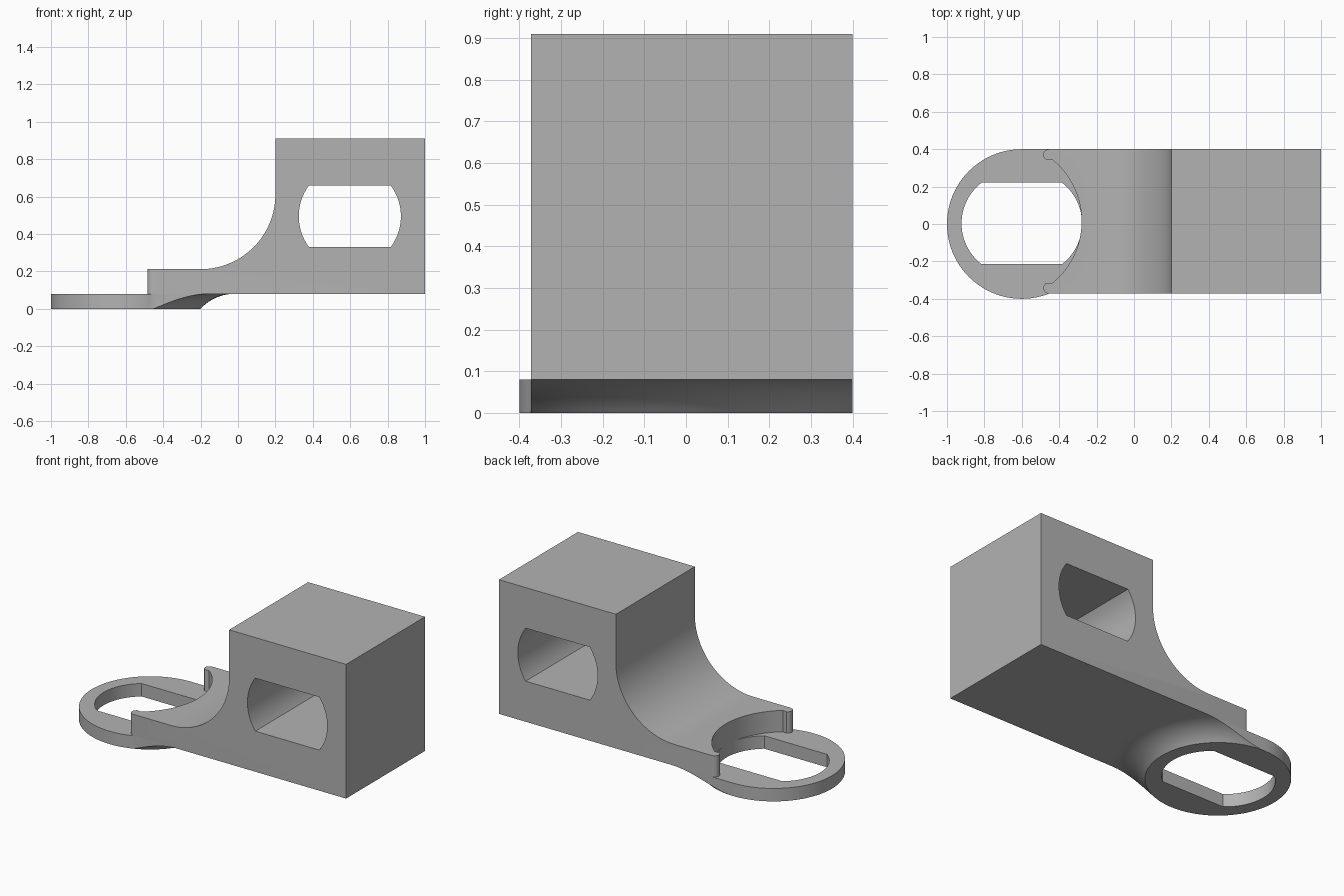
import bpy
from math import sin, cos, pi, atan2, hypot, asin

if "Cube" in bpy.data.objects:
    bpy.data.objects.remove(bpy.data.objects["Cube"], do_unlink=True)

grey = bpy.data.materials.new("plain grey")
grey.use_nodes = True
grey.diffuse_color = (0.45, 0.45, 0.45, 1)
grey.node_tree.nodes["Principled BSDF"].inputs["Base Color"].default_value = grey.diffuse_color

FRONT, BACK = -0.372, 0.4      # side planes of the bracket body
RING_X, RING_R, PLATE = -0.6, 0.4, 0.08


def arc(cx, cy, r, a, b, n):
    return [(cx + r * cos(a + (b - a) * i / n), cy + r * sin(a + (b - a) * i / n))
            for i in range(n + 1)]


def make(name, verts, faces):
    mesh = bpy.data.meshes.new(name)
    mesh.from_pydata(verts, [], faces)
    mesh.materials.append(grey)
    obj = bpy.data.objects.new(name, mesh)
    bpy.context.collection.objects.link(obj)
    # consistent outward normals
    bpy.context.view_layer.objects.active = obj
    bpy.ops.object.select_all(action='DESELECT')
    obj.select_set(True)
    bpy.ops.object.mode_set(mode='EDIT')
    bpy.ops.mesh.select_all(action='SELECT')
    bpy.ops.mesh.normals_make_consistent(inside=False)
    bpy.ops.object.mode_set(mode='OBJECT')
    return obj


def loft(name, loops):
    n, m = len(loops[0]), len(loops)
    verts = [v for loop in loops for v in loop]
    faces = [list(range(n))[::-1], list(range((m - 1) * n, m * n))]
    for k in range(m - 1):
        for i in range(n):
            j = (i + 1) % n
            faces.append((k * n + i, k * n + j, k * n + n + j, k * n + n + i))
    return make(name, verts, faces)


def extrude(name, outline, lo, hi, axis):
    if axis == 'z':
        return loft(name, [[(x, y, h) for x, y in outline] for h in (lo, hi)])
    return loft(name, [[(x, h, z) for x, z in outline] for h in (lo, hi)])


def boolean(obj, tool, operation):
    mod = obj.modifiers.new(operation.lower(), 'BOOLEAN')
    mod.operation, mod.object, mod.solver = operation, tool, 'EXACT'
    bpy.context.view_layer.objects.active = obj
    bpy.ops.object.modifier_apply(modifier=mod.name)
    bpy.data.objects.remove(tool, do_unlink=True)


def slot(cx, cy, half_len, half_flat, half_height):
    # round ends joined by two flats
    sag = half_len - half_flat
    r = (half_height ** 2 + sag ** 2) / (2 * sag)
    a = asin(half_height / r)
    off = half_len - r
    return arc(cx + off, cy, r, -a, a, 24) + arc(cx - off, cy, r, pi - a, pi + a, 24)


# Bracket body: block, concave sweep and tongue
profile = [(-0.6, PLATE), (1, PLATE), (1, 0.91), (0.2, 0.91)]
profile += arc(-0.2, 0.612, 0.4, 0, -pi / 2, 40) + [(-0.6, 0.212)]
body = extrude("bracket_body", profile, FRONT, BACK, 'y')

# Plan outline: hollow tongue end with rounded tips
mid, half, tip = (FRONT + BACK) / 2, (BACK - FRONT) / 2, 0.03
cut_r, cut_x = 0.425, -0.705
ty = half - tip
tx = -0.455
reach = atan2(ty - tip, tx + 0.01 - cut_x)
plan = [(1.2, mid - half - 0.2), (1.2, mid + half + 0.2), (tx, mid + half + 0.2)]
plan += arc(tx, mid + ty, tip, pi / 2, pi * 1.35, 10)
plan += arc(cut_x, mid, cut_r, reach, -reach, 48)
plan += arc(tx, mid - ty, tip, pi * 0.65, pi * 1.5, 10) + [(tx, mid - half - 0.2)]
boolean(body, extrude("tongue_trim", plan, -0.5, 1.5, 'z'), 'INTERSECT')
boolean(body, extrude("block_slot", slot(0.598, 0.495, 0.273, 0.219, 0.164), -1, 1, 'y'),
        'DIFFERENCE')

# Flared underside blending the ring into the body
width = 0.18
flare_r = (width ** 2 + PLATE ** 2) / (2 * PLATE)
sweep = asin(width / flare_r)
levels = []
for i in range(15):
    a = sweep * (1 - i / 14)
    levels.append((RING_R + width - flare_r * sin(a), PLATE - flare_r * (1 - cos(a))))
flare = loft("flare", [[(x, y, z) for x, y in arc(RING_X, 0, r, 0, 2 * pi, 96)[:-1]]
                       for r, z in levels])
side = [(RING_X, FRONT), (0.5, FRONT), (0.5, BACK), (RING_X, BACK)]
boolean(flare, extrude("flare_trim", side, -0.5, 0.5, 'z'), 'INTERSECT')

# Flat ring plate with its slotted hole
ring = extrude("ring_plate", arc(RING_X, 0, RING_R, 0, 2 * pi, 96)[:-1], 0, PLATE, 'z')
boolean(ring, flare, 'UNION')
boolean(ring, extrude("ring_slot", slot(RING_X, 0.003, 0.322, 0.215, 0.218), -1, 1, 'z'),
        'DIFFERENCE')

# Shade curved walls smoothly, keep edges crisp
for obj in (body, ring):
    bpy.ops.object.select_all(action='DESELECT')
    obj.select_set(True)
    bpy.context.view_layer.objects.active = obj
    bpy.ops.object.shade_smooth_by_angle(angle=0.5)
